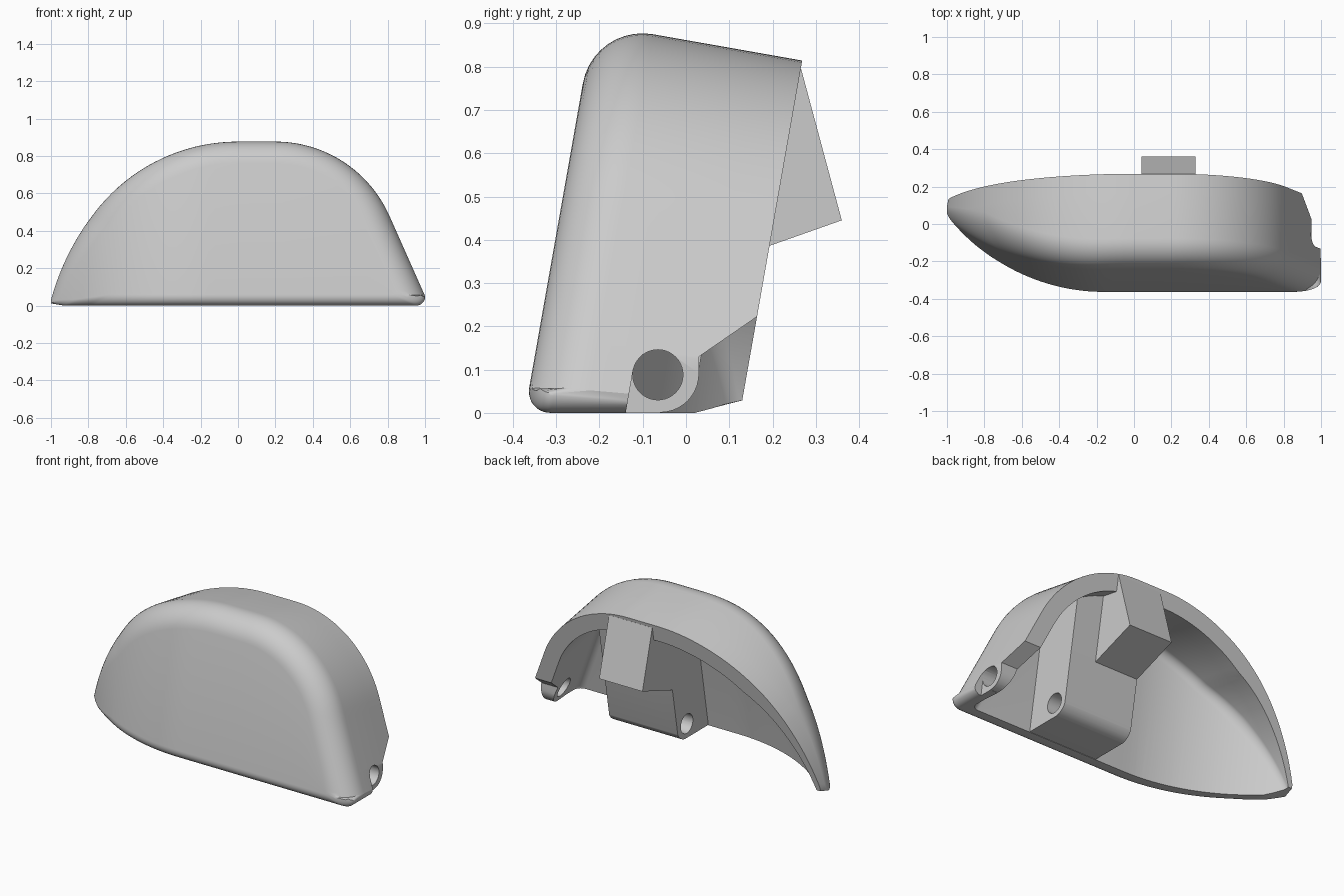
import bpy, bmesh, math
from mathutils import Vector

if "Cube" in bpy.data.objects:
    bpy.data.objects.remove(bpy.data.objects["Cube"])

TILT = math.radians(10)
C, S = math.cos(TILT), math.sin(TILT)
BACK = 0.123

grey = bpy.data.materials.new("plain_grey")
grey.use_nodes = True
grey.diffuse_color = (0.6, 0.6, 0.6, 1)
grey.node_tree.nodes["Principled BSDF"].inputs["Base Color"].default_value = (0.6, 0.6, 0.6, 1)


def clamp(t):
    return max(0.0, min(1.0, t))


def world(x, d, v):
    """Leaning frame: d is depth through the cover, v runs up its face."""
    return Vector((x, d * C + v * S, v * C - d * S))


def v_at(z, d):
    return (z + d * S) / C


def front_depth(x):
    """Flat front that sweeps back in an arc toward the left tip."""
    s = max(0.0, -0.16 - x)
    return -0.367 + 1.07 - math.sqrt(1.07 ** 2 - s * s)


def fillet(x):
    return min(0.14, 0.5 * (BACK - front_depth(x)))


def arc_points(cx, cz, r, a, b, n):
    """Circle arc; angles in degrees from straight up, positive to the right."""
    angles = [math.radians(a + (b - a) * k / n) for k in range(n + 1)]
    return [Vector((cx + r * math.sin(t), cz + r * math.cos(t))) for t in angles]


def make_object(name, bm):
    bmesh.ops.remove_doubles(bm, verts=bm.verts, dist=0.0001)
    bmesh.ops.recalc_face_normals(bm, faces=bm.faces)
    me = bpy.data.meshes.new(name)
    bm.to_mesh(me)
    bm.free()
    me.materials.append(grey)
    ob = bpy.data.objects.new(name, me)
    bpy.context.collection.objects.link(ob)
    return ob


def prism(name, pts, lo, hi, place):
    """Extrude a 2D profile; place(a, b, c) maps it to world space."""
    bm = bmesh.new()
    ends = [[bm.verts.new(place(a, b, c)) for a, b in pts] for c in (lo, hi)]
    for e in ends:
        bm.faces.new(e)
    n = len(pts)
    for i in range(n):
        j = (i + 1) % n
        bm.faces.new((ends[0][i], ends[0][j], ends[1][j], ends[1][i]))
    return make_object(name, bm)


def along_x(y, z, x):
    return Vector((x, y, z))


def cut(ob, cutter):
    mod = ob.modifiers.new("cut", "BOOLEAN")
    mod.operation = "DIFFERENCE"
    mod.solver = "EXACT"
    mod.use_self = True
    mod.object = cutter
    bpy.context.view_layer.objects.active = ob
    bpy.ops.object.modifier_apply(modifier=mod.name)


# Dome outline: arcs over a flat crown, with a straight run to the right foot
outline = arc_points(0.2645, -0.312, 1.31, -75, -50, 18)[:-1]
outline += arc_points(0, -0.09, 0.965, -50, 0, 18) + [Vector((0.1, 0.875))]
outline += arc_points(0.2, 0.207, 0.668, 0, 66, 20)
run_start, run_end = outline[-1], Vector((1, 0.052))
outline += [run_start.lerp(run_end, 1 - (1 - k / 22) ** 2) for k in range(1, 23)]
arc = [Vector((p.x, v_at(p.y, front_depth(p.x) + fillet(p.x)))) for p in outline]
N = len(arc)


def dome(name, inset, radius_scale, back, floor):
    """Loft the dome from its front face, round the fillet, to the back plane."""
    def ring(angle, depth_rule):
        cols = []
        drop, lag = 1 - math.sin(angle), 1 - math.cos(angle)
        for i, p in enumerate(arc):
            t = (arc[min(i + 1, N - 1)] - arc[max(i - 1, 0)]).normalized()
            r = fillet(p.x) * radius_scale
            rb = min(0.06, 0.43 * r)
            rim = inset * (0.3 + 0.7 * clamp((p.x + 1) / 0.4))
            q = p + Vector((t.y, -t.x)) * (rim + r * drop)
            front = front_depth(q.x) + inset
            d, d_low = depth_rule(front, r * lag), depth_rule(front, rb * lag)
            zb = floor
            if floor == 0:
                round_off = 0.045 * (1 - math.sqrt(1 - clamp((p.x - 0.95) / 0.05) ** 2))
                round_off += 0.012 * clamp((-0.93 - p.x) / 0.07)
                zb = max(round_off, 0.28 * (d_low - 0.02)) + rb * drop
            cols.append((q.x, d, q.y, d_low, v_at(zb, d_low)))
        # Gather columns that fall below the floor into the corner
        for order in (range(N // 2, N), range(N // 2, -1, -1)):
            last = cols[N // 2]
            for i in order:
                if cols[i][2] < cols[i][4] + 0.003:
                    cols[i] = last
                last = cols[i]
        return ([world(c[0], c[1], c[2]) for c in cols]
                + [world(c[0], c[3], c[4]) for c in reversed(cols)])

    steps = 10
    rings = [ring(math.pi / 2 * k / steps, lambda f, e: min(f + e, back - 0.01))
             for k in range(steps + 1)]
    rings.append(ring(math.pi / 2, lambda f, e: max(min(f + e, back - 0.01) + 0.002, 0.02)))
    rings.append(ring(math.pi / 2, lambda f, e: back))
    bm = bmesh.new()
    vs = [[bm.verts.new(co) for co in r] for r in rings]
    m = 2 * N
    for a, b in zip(vs, vs[1:]):
        for i in range(m):
            j = (i + 1) % m
            bm.faces.new((a[i], a[j], b[j], b[i]))
    for loop in (vs[0], vs[-1]):
        for i in range(N - 1):
            bm.faces.new((loop[i], loop[i + 1], loop[m - 2 - i], loop[m - 1 - i]))
    return make_object(name, bm)


# Cover shell and its hollow
shell = dome("cover_shell", 0, 1, BACK, 0)
hollow = dome("hollow_cutter", 0.1, 0.35, 0.3, -0.15)

# Inner bearing block
block = prism("bearing_block", [(0.04, 0), (0.5, 0), (0.5, 0.69), (0.33, 0.76), (0.04, 0.78)],
              -0.275, 0.012,
              lambda x, v, d: world(x, d, v if v else v_at(0.002, d)))

# Wedge tongue on the back
tongue = prism("wedge_tongue", [(0.266, 0.795), (0.36, 0.445), (0.02, 0.325), (0.14, 0.77)],
               0.04, 0.33, along_x)

# Shaft bore, end recess, and the rounded relief behind both bearings
circle = [(-0.065 + 0.058 * math.cos(math.tau * k / 40),
           0.088 + 0.058 * math.sin(math.tau * k / 40)) for k in range(40)]
bore = prism("bore_cutter", circle, -0.05, 1.2, along_x)
recess = prism("recess_cutter", [(-0.148, -0.05), (-0.122, 0.1), (-0.1, 0.135), (-0.06, 0.146),
                                 (0.031, 0.131), (0.031, -0.05)], 0.95, 1.2, along_x)
relief = [(-0.06, -0.05)] + [tuple(p) for p in arc_points(-0.06, 0.091, 0.09, 180, 90, 10)]
opening = prism("opening_cutter", relief + [(0.03, 0.13), (0.3, 0.316), (0.3, -0.05)],
                0.65, 1.2, along_x)
block_relief = prism("block_cutter", relief + [(0.3, 0.091), (0.3, -0.05)], 0, 0.6, along_x)

for cutter in (hollow, bore, recess, opening):
    cut(shell, cutter)
for cutter in (bore, block_relief):
    cut(block, cutter)
for cutter in (hollow, bore, recess, opening, block_relief):
    bpy.data.objects.remove(cutter)

# Smooth the curved faces, keep the hard edges
bpy.ops.object.select_all(action="DESELECT")
for ob in (shell, block, tongue):
    ob.select_set(True)
bpy.context.view_layer.objects.active = shell
bpy.ops.object.shade_smooth_by_angle(angle=math.radians(30))
